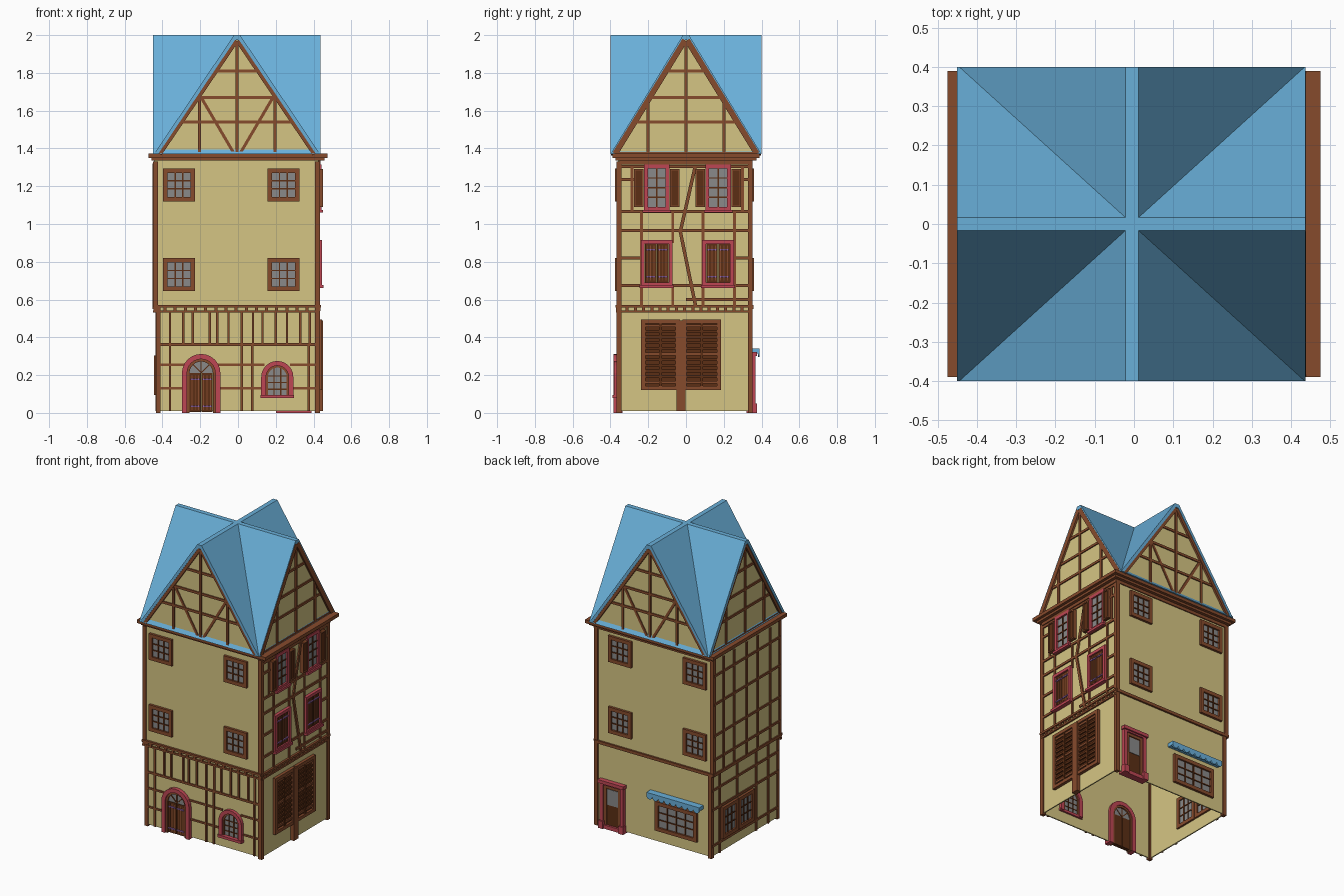
import bpy, bmesh, math
from mathutils import Vector

if "Cube" in bpy.data.objects:
    bpy.data.objects.remove(bpy.data.objects["Cube"])

COL = dict(plaster=(212, 196, 130), timber=(133, 76, 48), wood=(92, 50, 27), roof=(105, 174, 216),
           red=(188, 72, 84), glass=(136, 136, 136), hinge=(150, 105, 175))
MATS = {}
for k, c in COL.items():
    MATS[k] = bpy.data.materials.new(k)
    MATS[k].diffuse_color = [(v / 255) ** 2.2 for v in c] + [1]

# Wall planes: (axis facing outward, sign, distance)
FACES = dict(F=('y', -1, .36), B=('y', 1, .345), R=('x', 1, .425), L=('x', -1, .445), LG=('x', -1, .43),
             GF=('y', -1, .385), GB=('y', 1, .385), GR=('x', 1, .425), GL=('x', -1, .433),
             X=('x', 1, 0), Y=('y', 1, 0))
parts = {}


def prism(part, mat, face, pts, d0, d1):
    """Extrude a convex (u, z) outline on a wall plane between two depths."""
    bm = parts.setdefault((part, mat), bmesh.new())
    axis, s, base = FACES[face]

    def place(u, z, d):
        o = s * (base + d)
        return (u, o, z) if axis == 'y' else (o, u, z)
    a = [bm.verts.new(place(u, z, d0)) for u, z in pts]
    b = [bm.verts.new(place(u, z, d1)) for u, z in pts]
    bm.faces.new(a)
    bm.faces.new(b[::-1])
    for i in range(len(a)):
        j = (i + 1) % len(a)
        bm.faces.new((a[i], b[i], b[j], a[j]))


def rect(part, mat, face, u0, u1, z0, z1, d0=-.005, d1=.008):
    prism(part, mat, face, [(u0, z0), (u1, z0), (u1, z1), (u0, z1)], d0, d1)


def bar(part, mat, face, u0, z0, u1, z1, w=.016, d0=-.005, d1=.008):
    n = Vector((z0 - z1, u1 - u0)).normalized() * w / 2
    prism(part, mat, face, [(u0 + n.x, z0 + n.y), (u0 - n.x, z0 - n.y),
                            (u1 - n.x, z1 - n.y), (u1 + n.x, z1 + n.y)], d0, d1)


def frame(part, mat, face, u, z0, w, h, t, d0, d1):
    rect(part, mat, face, u - w / 2, u - w / 2 + t, z0, z0 + h, d0, d1)
    rect(part, mat, face, u + w / 2 - t, u + w / 2, z0, z0 + h, d0, d1)
    rect(part, mat, face, u - w / 2 + t, u + w / 2 - t, z0, z0 + t, d0, d1)
    rect(part, mat, face, u - w / 2 + t, u + w / 2 - t, z0 + h - t, z0 + h, d0, d1)


def window(part, face, u, z0, w, h, mat='timber', cols=3, rows=3, t=.024):
    frame(part + '_frame', mat, face, u, z0, w, h, t, -.02, .016)
    rect(part + '_glass', 'glass', face, u - w / 2 + t, u + w / 2 - t, z0 + t, z0 + h - t, -.012, .004)
    for i in range(1, cols):
        x = u - w / 2 + t + (w - 2 * t) * i / cols
        bar(part + '_muntins', 'wood', face, x, z0 + t, x, z0 + h - t, .007, -.016, .01)
    for i in range(1, rows):
        z = z0 + t + (h - 2 * t) * i / rows
        bar(part + '_muntins', 'wood', face, u - w / 2 + t, z, u + w / 2 - t, z, .007, -.016, .009)


def arch(u, z0, zs, r, n=12):
    return [(u + r, z0)] + [(u + r * math.cos(math.pi * i / n), zs + r * math.sin(math.pi * i / n))
                            for i in range(n + 1)] + [(u - r, z0)]


def arch_frame(part, mat, face, u, z0, zs, r0, r1, d0, d1):
    a, b = arch(u, z0, zs, r0), arch(u, z0, zs, r1)
    for i in range(len(a) - 1):
        prism(part, mat, face, [a[i], b[i], b[i + 1], a[i + 1]], d0, d1)


def leaves(part, face, u, z0, w, h, mat='wood'):
    """Two closed plank leaves with strap hinges."""
    for s in (-1, 1):
        c = u + s * w / 4
        rect(part, mat, face, c - w / 4 + .002, c + w / 4 - .002, z0, z0 + h, -.015, .01)
        for k in (-1, 0, 1):
            bar(part + '_planks', 'timber', face, c + k * w / 7, z0 + .01, c + k * w / 7, z0 + h - .01, .005, .005, .013)
        for f in (.15, .85):
            bar(part + '_hinges', 'hinge', face, c - w / 5, z0 + h * f, c + w / 5, z0 + h * f, .008, .01, .018)


# Walls: open ground floor shell, closed upper storey
for f, a, b in (('F', -.43, .425), ('B', -.43, .425), ('R', -.36, .345), ('LG', -.36, .345)):
    rect('ground_walls', 'plaster', f, a, b, .01, .56, -.008, 0)
rect('upper_storey', 'plaster', 'Y', -.445, .425, .55, 1.35, -.36, .345)

# Cornice in three steps
for g, z0, z1 in ((.0, 1.315, 1.335), (.02, 1.335, 1.35), (.038, 1.35, 1.372)):
    rect('cornice', 'timber', 'Y', -.437 - g, .437 + g, z0, z1, -.352 - g, .352 + g)

# Corner posts
for sx in (-1, 1):
    for sy in (-1, 1):
        for low, (z0, z1) in enumerate(((.55, 1.33), (0, .56))):
            x = (.422 if low else .437) if sx < 0 else .42
            y = .355 if sy < 0 else .34
            rect('corner_posts', 'timber', 'Y', sx * x - .013, sx * x + .013, z0, z1, sy * y - .013, sy * y + .013)

# Crossing roofs: a ridge along y and a ridge along x
def roof(part, face, c, hw, d0, d1):
    out = [(c - hw, 1.37), (c - .016, 2), (c + .016, 2), (c + hw, 1.37)]
    inn = [(c - hw + .022, 1.37), (c - .01, 1.975), (c + .01, 1.975), (c + hw - .022, 1.37)]
    for i in range(3):
        prism(part, 'roof', face, [out[i], inn[i], inn[i + 1], out[i + 1]], d0, d1)


roof('roof_front_back', 'Y', -.005, .44, -.4, .4)
roof('roof_left_right', 'X', 0, .4, -.45, .437)

# Gables with barge boards and timber framing
for f, c, hw in (('GF', -.005, .425), ('GB', -.005, .425), ('GR', 0, .387), ('GL', 0, .387)):
    prism('gable_walls', 'plaster', f, [(c - hw, 1.37), (c + hw, 1.37), (c, 1.985)], -.02, 0)
    bar('gable_timbers', 'timber', f, c, 1.37, c, 1.96)
    for z in (1.54, 1.67, 1.81):
        half = hw * (1.985 - z) / .615 - .01
        bar('gable_timbers', 'timber', f, c - half, z, c + half, z, .016, -.005, .007)
    for s in (-1, 1):
        bar('barge_boards', 'timber', f, c + s * (hw - .012), 1.372, c + s * .006, 1.973, .03, -.01, .013)
        bar('gable_timbers', 'timber', f, c + s * .2, 1.37, c + s * .2, 1.68)
        if f in ('GF', 'GB'):
            bar('gable_timbers', 'timber', f, c + s * .19, 1.67, c + s * .02, 1.38, .016, -.005, .006)
        else:
            bar('gable_sill', 'timber', f, c, 1.375, c + s * hw, 1.375, .014)

# Storey bands, with dentils on the front and right
for f, a, b in (('F', -.45, .43), ('R', -.365, .35)):
    bar('storey_band', 'timber', f, a, .565, b, .565, .014, -.005, .014)
    bar('storey_band', 'timber', f, a, .537, b, .537, .012, -.005, .01)
    n = 16
    for i in range(n + 1):
        u = a + .01 + (b - a - .02) * i / n
        rect('storey_dentils', 'timber', f, u - .008, u + .008, .54, .56, -.005, .011)
bar('storey_band', 'timber', 'B', -.45, .56, .43, .56, .02, -.005, .012)
bar('storey_band', 'timber', 'L', -.365, .56, .35, .56, .02, -.02, .008)

# Upper windows, front and back
for f in 'FB':
    for u in (-.312, .24):
        for z in (.645, 1.12):
            window('upper_window', f, u, z, .17, .175)

# Front ground floor framing
for u in (-.36, -.29, -.24, -.15, -.11, -.05, .02, .08, .13, .2, .26, .33, .38):
    bar('front_timbers', 'timber', 'F', u, .36, u, .54, .012)
bar('front_timbers', 'timber', 'F', -.43, .362, .425, .362, .014)
for u in (-.36, .02, .075, .375):
    bar('front_timbers', 'timber', 'F', u, .01, u, .36, .013)
for z in (.13, .255):
    for a, b in ((-.43, -.28), (-.11, .14), (.275, .425)):
        bar('front_timbers', 'timber', 'F', a, z, b, z, .012, -.005, .007)

# Arched front door
arch_frame('front_door_frame', 'red', 'F', -.195, 0, .21, .075, .102, -.025, .025)
arch_frame('front_door_inner_frame', 'timber', 'F', -.195, 0, .21, .062, .076, -.02, .016)
prism('front_door_fanlight', 'glass', 'F', arch(-.195, .21, .212, .063), -.012, .006)
for a in (45, 90, 135):
    t = math.radians(a)
    bar('front_door_muntins', 'wood', 'F', -.195, .212, -.195 + .064 * math.cos(t), .212 + .064 * math.sin(t), .006, -.014, .01)
leaves('front_door', 'F', -.195, .005, .125, .205)

# Arched front window
arch_frame('arched_window_frame', 'red', 'F', .208, .085, .19, .06, .085, -.025, .022)
prism('arched_window_glass', 'glass', 'F', arch(.208, .085, .19, .061), -.012, .005)
arch_frame('arched_window_sash', 'timber', 'F', .208, .095, .19, .05, .061, -.016, .012)
rect('arched_window_sill', 'red', 'F', .12, .296, .078, .095, -.02, .03)
for u in (.19, .226):
    bar('arched_window_muntins', 'wood', 'F', u, .095, u, .238, .006, -.014, .01)
for z in (.125, .16, .195):
    bar('arched_window_muntins', 'wood', 'F', .155, z, .262, z, .006, -.014, .009)

# Right side framing
for z, a, b in ((1.305, -.36, .345), (1.235, -.36, -.27), (1.235, .29, .345), (1.065, -.36, .345), (.965, -.36, -.03),
                (.965, -.03, .345), (.82, -.36, -.24), (.82, .26, .345), (.675, -.36, .345), (.6, .0, .345)):
    bar('right_timbers', 'timber', 'R', a, z, b, z)
for u, z0, z1 in ((-.235, .57, 1.065), (-.07, .57, .675), (-.07, .9, 1.065), (.09, .57, 1.065),
                  (.257, .57, 1.065), (-.285, 1.065, 1.31), (.3, 1.065, 1.31)):
    bar('right_timbers', 'timber', 'R', u, z0, u, z1, .015, -.005, .007)
bar('right_brace', 'timber', 'R', .05, 1.31, -.03, .96, .018, -.005, .009)
bar('right_brace', 'timber', 'R', -.03, .96, .05, .57, .018, -.005, .009)

# Right side windows: open shutters above, closed shutters below
for u in (-.155, .17):
    window('shutter_window', 'R', u, 1.07, .135, .245, 'red', 2, 4, .02)
    for s in (-1, 1):
        c = u + s * .095
        rect('open_shutters', 'wood', 'R', c - .023, c + .023, 1.09, 1.29, 0, .018)
        frame('open_shutter_rims', 'timber', 'R', c, 1.09, .05, .2, .008, 0, .024)
    frame('closed_window_frame', 'red', 'R', u, .67, .168, .245, .02, -.02, .02)
    leaves('closed_shutters', 'R', u, .69, .128, .205)
    rect('window_sills', 'red', 'R', u - .09, u + .09, .662, .678, 0, .028)
    rect('window_sills', 'red', 'R', u - .075, u + .075, 1.06, 1.075, 0, .026)

# Right ground floor louvred doors
for u in (-.135, .083):
    frame('louvre_frame', 'timber', 'R', u, .12, .205, .375, .022, -.015, .02)
    rect('louvre_back', 'wood', 'R', u - .085, u + .085, .135, .48, -.012, .005)
    bar('louvre_stiles', 'wood', 'R', u, .14, u, .475, .014, 0, .018)
    for i in range(11):
        z = .155 + i * .03
        rect('louvre_slats', 'timber' if i % 5 == 0 else 'wood', 'R', u - .08, u + .08, z, z + .014, 0, .014)
rect('louvre_post', 'timber', 'R', -.05, -.002, .01, .49, -.01, .024)

# Left side framing and ground windows
for u in (.245, .13, .0, -.115, -.25):
    bar('left_timbers', 'timber', 'L', u, .57, u, 1.32, .015)
for z in (.66, .82, 1.03, 1.22):
    bar('left_timbers', 'timber', 'L', -.36, z, .345, z, .015, -.005, .007)
for u, z0 in ((.265, .01), (-.12, .01), (-.25, .01), (.08, .32)):
    bar('left_timbers', 'timber', 'LG', u, z0, u, .55, .015)
for z in (.08, .32, .45):
    bar('left_timbers', 'timber', 'LG', -.36, z, .345, z, .015, -.005, .007)
for u in (.163, -.007):
    window('left_window', 'LG', u, .095, .165, .21)

# Back door
frame('back_door_frame', 'red', 'B', .295, -.02 + .02, .175, .315, .025, -.025, .022)
rect('back_door_lintel', 'red', 'B', .2, .39, .3, .322, -.01, .032)
for s in (-1, 1):
    rect('back_door_plinths', 'red', 'B', .295 + s * .075 - .018, .295 + s * .075 + .018, 0, .05, -.025, .032)
rect('back_door', 'wood', 'B', .232, .358, .005, .292, -.015, .008)
frame('back_door_rails', 'timber', 'B', .295, .005, .126, .287, .02, -.015, .013)
rect('back_door_glass', 'glass', 'B', .255, .335, .16, .265, -.016, .011)

# Back shop window with scalloped awning
window('shop_window', 'B', -.175, .085, .31, .195, 'timber', 4, 3)
prism('awning', 'roof', 'B', [(-.37, .315), (.02, .315), (.02, .34), (-.37, .34)], 0, .045)
for i in range(9):
    c = -.37 + .39 * (i + .5) / 9
    prism('awning', 'roof', 'B', [(c + .021 * math.cos(math.pi * k / 6), .318 - .021 * math.sin(math.pi * k / 6))
                                  for k in range(7)], .035, .045)

# Turn each collected part into an object
for (name, mat), bm in parts.items():
    bmesh.ops.recalc_face_normals(bm, faces=bm.faces)
    me = bpy.data.meshes.new(name)
    bm.to_mesh(me)
    bm.free()
    me.materials.append(MATS[mat])
    bpy.context.collection.objects.link(bpy.data.objects.new(name, me))

for m in bpy.data.materials:
    if m.users and not m.is_grease_pencil:
        m.use_nodes = True
        m.node_tree.nodes["Principled BSDF"].inputs["Base Color"].default_value = m.diffuse_color
